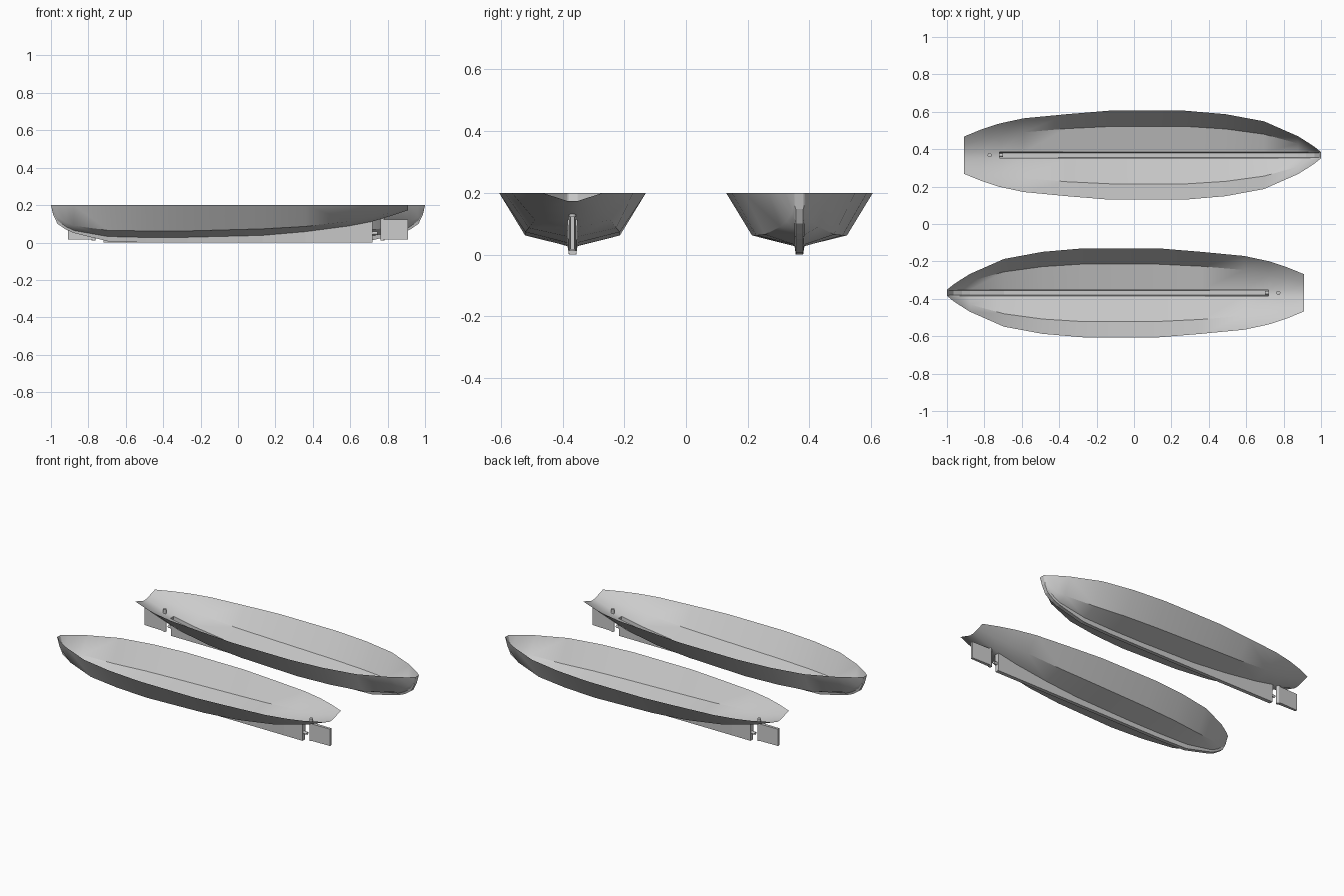
import bpy, bmesh, math

if "Cube" in bpy.data.objects:
    bpy.data.objects.remove(bpy.data.objects["Cube"])

OFFSET = 0.368   # distance of each hull's centreline from y = 0
KT, KB = 0.016, 0.012   # keel half width, top and bottom
KEEL_END = 0.72

# station: x, gunwale half width, chine half width, chine z, hull bottom z, keel z
STATIONS = [
    (-1.00, .017, .0165, .200, .200, .200),
    (-.988, .026, .019, .168, .160, .147),
    (-.965, .045, .024, .135, .118, .100),
    (-.92, .074, .042, .108, .085, .069),
    (-.877, .101, .062, .090, .064, .051),
    (-.695, .181, .112, .065, .032, .006),
    (-.49, .219, .140, .062, .027, 0),
    (-.27, .238, .154, .062, .028, 0),
    (.13, .238, .153, .073, .038, 0),
    (.36, .219, .142, .086, .058, 0),
    (.59, .197, .122, .112, .088, 0),
    (KEEL_END, .169, .100, .136, .113, 0),
    (.82, .136, .080, .158, .143, None),
    (.91, .099, .058, .187, .173, None),
]


def place(bm, name, side, smooth=False):
    """Turn a bmesh into an object; side -1 is the same boat turned half round."""
    me = bpy.data.meshes.new(name)
    bm.to_mesh(me)
    bm.free()
    ob = bpy.data.objects.new(name, me)
    bpy.context.collection.objects.link(ob)
    ob.location = (0, -OFFSET * side, 0)
    ob.rotation_euler.z = 0 if side > 0 else math.pi
    if smooth:
        bpy.ops.object.select_all(action='DESELECT')
        ob.select_set(True)
        bpy.context.view_layer.objects.active = ob
        bpy.ops.object.shade_smooth_by_angle(angle=math.radians(35))
    return ob


def loft(bm, rows, skip=lambda i, j: False):
    vs = [[bm.verts.new(p) for p in row] for row in rows]
    for i in range(len(vs) - 1):
        for j in range(len(vs[0]) - 1):
            if not skip(i, j):
                bm.faces.new((vs[i][j], vs[i][j + 1], vs[i + 1][j + 1], vs[i + 1][j]))
    return vs


def hull(side):
    # open shell with a slot over the keel trough
    rows = [[(x, -g, .2), (x, -c, cz), (x, -KT, b), (x, KT, b), (x, c, cz), (x, g, .2)]
            for x, g, c, cz, b, k in STATIONS]
    bm = bmesh.new()
    loft(bm, rows, lambda i, j: j == 2 and STATIONS[i][0] < KEEL_END)
    bmesh.ops.remove_doubles(bm, verts=bm.verts, dist=1e-5)
    bmesh.ops.recalc_face_normals(bm, faces=bm.faces)
    place(bm, "hull_shell", side, True)


def keel(side):
    # hollow trough from stem to stern end
    rows = [[(x, -KT, b), (x, -KB, k), (x, KB, k), (x, KT, b)]
            for x, g, c, cz, b, k in STATIONS if k is not None]
    bm = bmesh.new()
    vs = loft(bm, rows)
    bm.faces.new(vs[-1])
    bmesh.ops.remove_doubles(bm, verts=bm.verts, dist=1e-5)
    bmesh.ops.recalc_face_normals(bm, faces=bm.faces)
    place(bm, "keel", side)


def cylinder(name, side, r, a, b, axis, x=0, z=0):
    bm = bmesh.new()
    bmesh.ops.create_cone(bm, cap_ends=True, segments=16, radius1=r, radius2=r, depth=b - a)
    ob = place(bm, name, side, True)
    for v in ob.data.vertices:
        p = v.co.copy()
        v.co = (p.z + (a + b) / 2, p.x, p.y + z) if axis == 'X' else (p.x + x, p.y, p.z + (a + b) / 2)


def rudder(side):
    # blade tapering slightly to the trailing edge
    bm = bmesh.new()
    rows = [[(x, -w, .016), (x, w, .016), (x, w, .123), (x, -w, .123), (x, -w, .016)]
            for x, w in ((.77, .011), (.908, .007))]
    vs = loft(bm, rows)
    for row in vs:
        bm.faces.new(row[:4])
    bmesh.ops.remove_doubles(bm, verts=bm.verts, dist=1e-5)
    bmesh.ops.recalc_face_normals(bm, faces=bm.faces)
    place(bm, "rudder_blade", side)
    cylinder("rudder_post", side, .011, .012, .152, 'Z', x=.772)


for side in (1, -1):
    hull(side)
    keel(side)
    rudder(side)
    cylinder("propeller_shaft", side, .009, .70, .745, 'X', z=.05)
